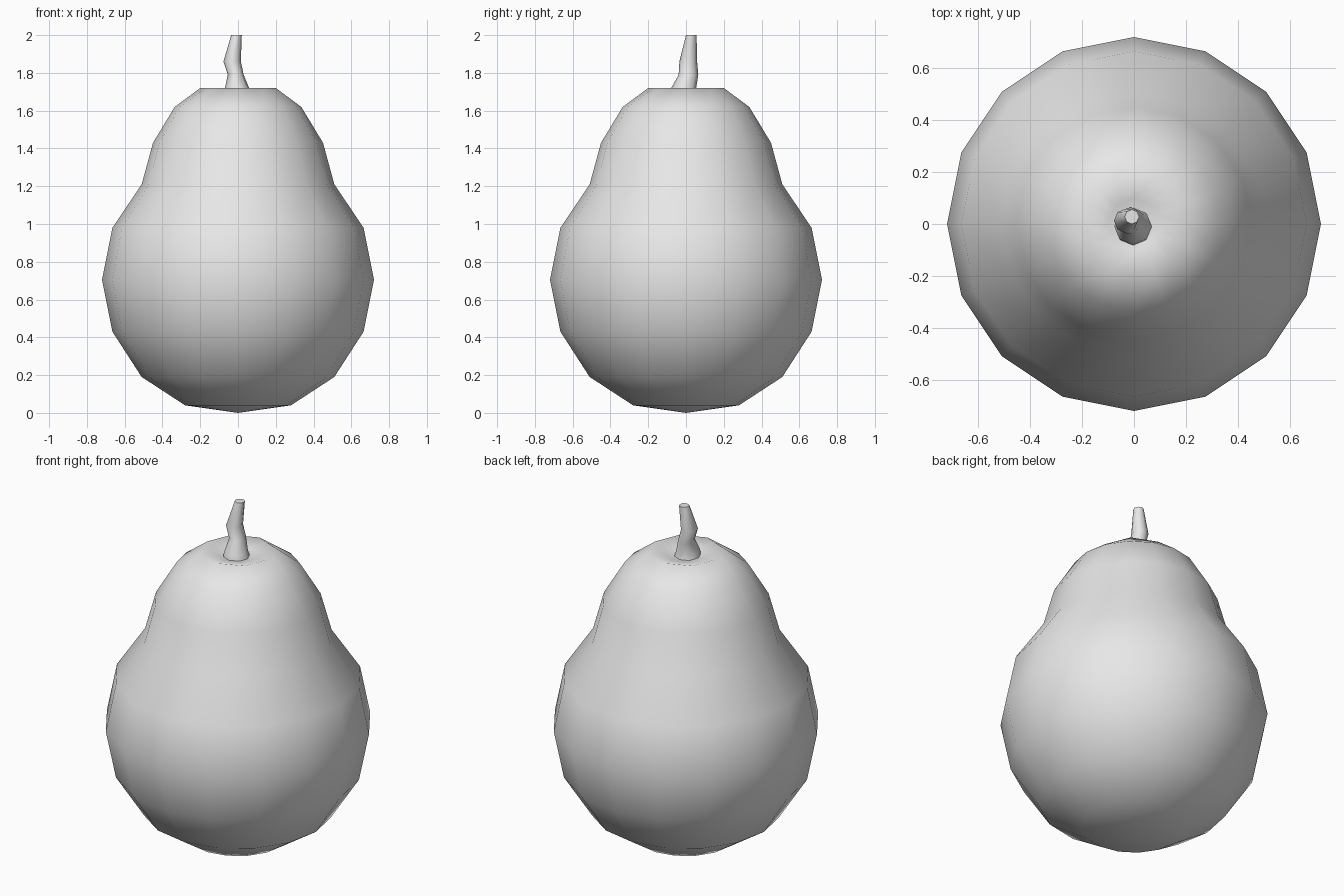
import bpy
import bmesh
from math import cos, sin, pi, radians

cube = bpy.data.objects.get("Cube")
if cube:
    bpy.data.objects.remove(cube, do_unlink=True)

# One plain light grey for the whole fruit
grey = bpy.data.materials.new("light_grey")
grey.diffuse_color = (0.8, 0.8, 0.8, 1)
grey.use_nodes = True
grey.node_tree.nodes["Principled BSDF"].inputs["Base Color"].default_value = (0.8, 0.8, 0.8, 1)


def make_ring(bm, sides, centre, rx, ry, odd_scale=1.0):
    """Ring of vertices; odd ones may be pulled in to halve the visible sides."""
    verts = []
    for i in range(sides):
        a = 2 * pi * i / sides
        k = odd_scale if i % 2 else 1.0
        verts.append(bm.verts.new((centre[0] + rx * k * cos(a),
                                   centre[1] + ry * k * sin(a), centre[2])))
    return verts


def bridge(bm, rings):
    for low, high in zip(rings, rings[1:]):
        n = len(low)
        for i in range(n):
            j = (i + 1) % n
            bm.faces.new((low[i], low[j], high[j], high[i]))


def fan(bm, ring, point):
    tip = bm.verts.new(point)
    for i in range(len(ring)):
        bm.faces.new((ring[i], ring[(i + 1) % len(ring)], tip))


def finish(bm, name, angle):
    bmesh.ops.recalc_face_normals(bm, faces=bm.faces)
    mesh = bpy.data.meshes.new(name)
    bm.to_mesh(mesh)
    bm.free()
    mesh.materials.append(grey)
    obj = bpy.data.objects.new(name, mesh)
    bpy.context.collection.objects.link(obj)
    bpy.ops.object.select_all(action="DESELECT")
    obj.select_set(True)
    bpy.context.view_layer.objects.active = obj
    bpy.ops.object.shade_smooth_by_angle(angle=radians(angle))


# Pear body: turned profile (radius, height) with an eight-sided dimple rim
profile = [(0.28, 0.04), (0.51, 0.19), (0.665, 0.43), (0.72, 0.705),
           (0.665, 0.98), (0.51, 1.21), (0.45, 1.43), (0.335, 1.62)]
bm = bmesh.new()
rings = [make_ring(bm, 16, (0, 0, z), r, r) for r, z in profile]
rings.append(make_ring(bm, 16, (0, 0, 1.72), 0.2, 0.2, cos(pi / 8)))
rings.append(make_ring(bm, 16, (0, 0, 1.695), 0.1, 0.1, cos(pi / 8)))
bridge(bm, rings)
fan(bm, rings[0], (0, 0, 0))
fan(bm, rings[-1], (0, 0, 1.68))
finish(bm, "pear_body", 80)

# Stem: bent, tapering, flared at the foot (centre, x radius, y radius)
sections = [((-0.003, -0.01, 1.685), 0.073, 0.073),
            ((-0.005, -0.012, 1.72), 0.064, 0.066),
            ((-0.012, 0.013, 1.79), 0.042, 0.052),
            ((-0.031, 0.012, 1.86), 0.046, 0.047),
            ((-0.008, 0.028, 2.0), 0.028, 0.028)]
bm = bmesh.new()
rings = [make_ring(bm, 8, c, rx, ry) for c, rx, ry in sections]
bridge(bm, rings)
bm.faces.new(rings[-1])
bm.faces.new(rings[0])
finish(bm, "stem", 60)
